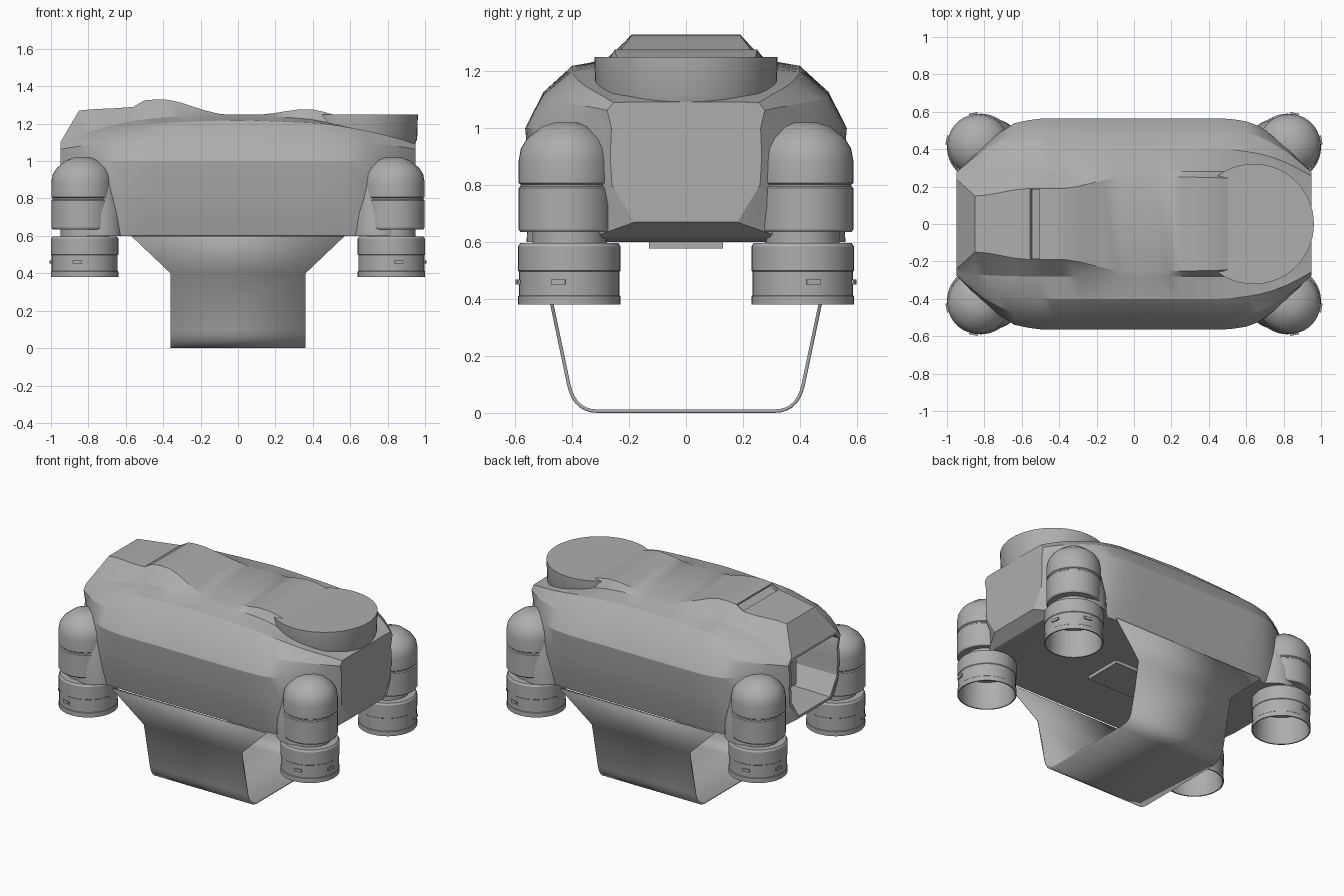
import bpy, bmesh, math
from mathutils import Vector, Matrix

if "Cube" in bpy.data.objects:
    bpy.data.objects.remove(bpy.data.objects["Cube"])

grey = bpy.data.materials.new("hull grey")
grey.use_nodes = True
grey.diffuse_color = (0.42, 0.42, 0.42, 1)
grey.node_tree.nodes["Principled BSDF"].inputs["Base Color"].default_value = (0.42, 0.42, 0.42, 1)


def finish(bm, name, angle=28, recalc=True):
    if recalc:
        bmesh.ops.recalc_face_normals(bm, faces=bm.faces)
    mesh = bpy.data.meshes.new(name)
    bm.to_mesh(mesh)
    bm.free()
    mesh.materials.append(grey)
    obj = bpy.data.objects.new(name, mesh)
    bpy.context.collection.objects.link(obj)
    bpy.ops.object.select_all(action="DESELECT")
    obj.select_set(True)
    bpy.context.view_layer.objects.active = obj
    bpy.ops.object.shade_smooth_by_angle(angle=math.radians(angle))
    return obj


def sample(keys, x):
    """Smooth, non-overshooting interpolation of rows (x, values...)."""
    x = min(max(x, keys[0][0]), keys[-1][0])
    i = max(k for k in range(len(keys) - 1) if keys[k][0] <= x)
    h = keys[i + 1][0] - keys[i][0]
    t = (x - keys[i][0]) / h

    def slope(k, c):
        if k == 0 or k == len(keys) - 1:
            a, b = (keys[0], keys[1]) if k == 0 else (keys[-2], keys[-1])
            return (b[c] - a[c]) / (b[0] - a[0])
        d0 = (keys[k][c] - keys[k - 1][c]) / (keys[k][0] - keys[k - 1][0])
        d1 = (keys[k + 1][c] - keys[k][c]) / (keys[k + 1][0] - keys[k][0])
        return 2 * d0 * d1 / (d0 + d1) if d0 * d1 > 0 else 0

    out = []
    for c in range(1, len(keys[0])):
        a, b = keys[i][c], keys[i + 1][c]
        out.append((2*t**3 - 3*t**2 + 1) * a + (t**3 - 2*t**2 + t) * h * slope(i, c)
                   + (3*t**2 - 2*t**3) * b + (t**3 - t**2) * h * slope(i + 1, c))
    return out


# Hull side by distance from the middle: bottom y, z; chine y, z; widest y; shoulder y, z
SIDE = [(0, .50, .60, .53, .72, .565, .40, 1.22),
        (.45, .50, .60, .53, .72, .565, .40, 1.20),
        (.62, .49, .60, .52, .73, .545, .385, 1.175),
        (.76, .45, .60, .45, .75, .455, .35, 1.145),
        (.86, .36, .61, .36, .77, .365, .305, 1.12),
        (.95, .18, .67, .26, .80, .262, .255, 1.09)]
# Roof along the length: base y, z; top edge y, z
ROOF = [(-.95, .25, 1.095, .24, 1.10), (-.85, .27, 1.14, .15, 1.27),
        (-.56, .28, 1.215, .19, 1.29), (-.48, .28, 1.225, .19, 1.33),
        (-.38, .28, 1.235, .19, 1.328), (-.22, .28, 1.245, .22, 1.285),
        (-.08, .28, 1.24, .25, 1.25), (.1, .28, 1.24, .25, 1.248),
        (.37, .28, 1.225, .25, 1.278), (.55, .28, 1.19, .24, 1.235),
        (.7, .27, 1.155, .2, 1.17), (.95, .25, 1.09, .2, 1.092)]


def section(x):
    yb, zb, y1, z1, yw, ys, zs = sample(SIDE, abs(x))
    yc, zc, yt, zt = sample(ROOF, x)
    mid = ((yw + ys) / 2 + .018, (1.0 + zs) / 2 + .018)
    half = [(yb, zb), (y1, z1), ((y1 + yw) / 2 + .005, (z1 + 1) / 2), (yw, 1.0),
            mid, (ys, zs), (yc, zc), (yt, zt)]
    return [(x, y, z) for y, z in half] + [(x, -y, z) for y, z in reversed(half)]


# Hull: loft of cross-sections
bm = bmesh.new()
stations = [-.95, -.85, -.79, -.72, -.64, -.56, -.50] + [-.44 + .0695 * i for i in range(21)]
rings = [section(x) for x in stations]
first = rings[0]


def shrunk(x, s):
    return [(x, y * s, .88 + (z - .88) * s) for _, y, z in first]


# Open nose with a recessed cabin
rings = [shrunk(-.62, .86), shrunk(-.95, .92)] + rings
loops = [[bm.verts.new(p) for p in ring] for ring in rings]
n = len(first)
slot = None
for a, b in zip(loops, loops[1:]):
    for i in range(n):
        f = bm.faces.new((a[i], a[(i + 1) % n], b[(i + 1) % n], b[i]))
        if i == n // 2 - 1 and abs(f.calc_center_median().x + .53) < .01:
            slot = f
bm.faces.new(loops[0])
bm.faces.new(loops[-1])
bmesh.ops.recalc_face_normals(bm, faces=bm.faces)
# Roof intake slot
bmesh.ops.inset_region(bm, faces=[slot], thickness=.008)
bmesh.ops.inset_region(bm, faces=[slot], thickness=.001, depth=-.02)
finish(bm, "hull", 24)


def box(name, size, loc, rot=0):
    bm = bmesh.new()
    bmesh.ops.create_cube(bm, size=1, matrix=Matrix.Translation(loc) @ Matrix.Rotation(rot, 4, "Z")
                          @ Matrix.Diagonal((*size, 1)))
    return finish(bm, name)


def lathe(name, profile, loc, steps=40):
    bm = bmesh.new()
    vs = [bm.verts.new((r, 0, z)) for r, z in profile]
    es = [bm.edges.new(p) for p in zip(vs, vs[1:])]
    bmesh.ops.spin(bm, geom=vs + es, cent=(0, 0, 0), axis=(0, 0, 1),
                   angle=2 * math.pi, steps=steps, use_duplicate=False)
    bmesh.ops.remove_doubles(bm, verts=bm.verts, dist=1e-4)
    bmesh.ops.translate(bm, verts=bm.verts, vec=loc)
    return finish(bm, name, 30)


# Round roof housing at the tail
lathe("roof_housing", [(0, 1.07), (.30, 1.07), (.318, 1.12), (.322, 1.25), (0, 1.25)], (.64, 0, 0), 56)

# Cabin console and belly plate
box("cabin_console", (.08, .22, .16), (-.70, 0, .82))
box("belly_plate", (.5, .26, .025), (0, 0, .59))

# Engine pods at the four corners
DRUM = [(0, .56), (.162, .56), (.166, .41), (.172, .38), (.18, .38), (.18, .41), (.177, .413),
        (.177, .497), (.18, .50), (.18, .585), (.172, .597), (0, .597)]
NACELLE = [(0, .635), (.16, .635), (.166, .645), (.166, .79), (.160, .795), (.160, .803),
           (.166, .808), (.166, .885), (.158, .93), (.135, .965), (.085, 1.005), (.04, 1.02), (0, 1.02)]
for sx, xn in ((-1, "right"), (1, "left")):
    for sy, yn in ((-1, "front"), (1, "back")):
        tag = f"{yn}_{xn}"
        lathe(f"thruster_drum_{tag}", DRUM, (.82 * sx, .41 * sy, 0))
        lathe(f"thruster_neck_{tag}", [(.13, .59), (.13, .645)], (.82 * sx, .41 * sy, 0))
        lathe(f"nacelle_{tag}", NACELLE, (.832 * sx, .422 * sy, 0))
        lathe(f"pod_fairing_{tag}", [(0, .6), (.14, .6), (.135, .72), (.09, .95), (0, .97)],
              (.75 * sx, .42 * sy, 0))
        # Small vents round each pod
        out = math.atan2(sy, sx)
        for turn, r, z, w in ((.75, .166, .875, .035), (-.75, .166, .875, .035),
                              (.6, .177, .46, .05), (-.6, .177, .46, .05)):
            a = out + turn
            box(f"pod_vent_{tag}", (.008, w, .018),
                (.826 * sx + r * math.cos(a), .416 * sy + r * math.sin(a), z), a)

# Landing skid: one bent sheet, tapering below its shoulders
path = [(.515, .60), (.475, .40), (.412, .10)]
for i in range(1, 8):
    t = i / 7
    p = (1 - t)**2 * Vector((.412, .10)) + 2*t*(1 - t) * Vector((.392, .006)) + t*t * Vector((.31, .006))
    path.append(tuple(p))
path += [(-y, z) for y, z in reversed(path)]
bm = bmesh.new()
rows = []
for y, z in path:
    w = .57 if z > .5 else .36
    rows.append([bm.verts.new((s * w, y, z)) for s in (-1, 1)])
for a, b in zip(rows, rows[1:]):
    bm.faces.new((a[0], a[1], b[1], b[0]))
skid = finish(bm, "landing_skid", 35)
mod = skid.modifiers.new("thickness", "SOLIDIFY")
mod.thickness = .012
mod.offset = 0
